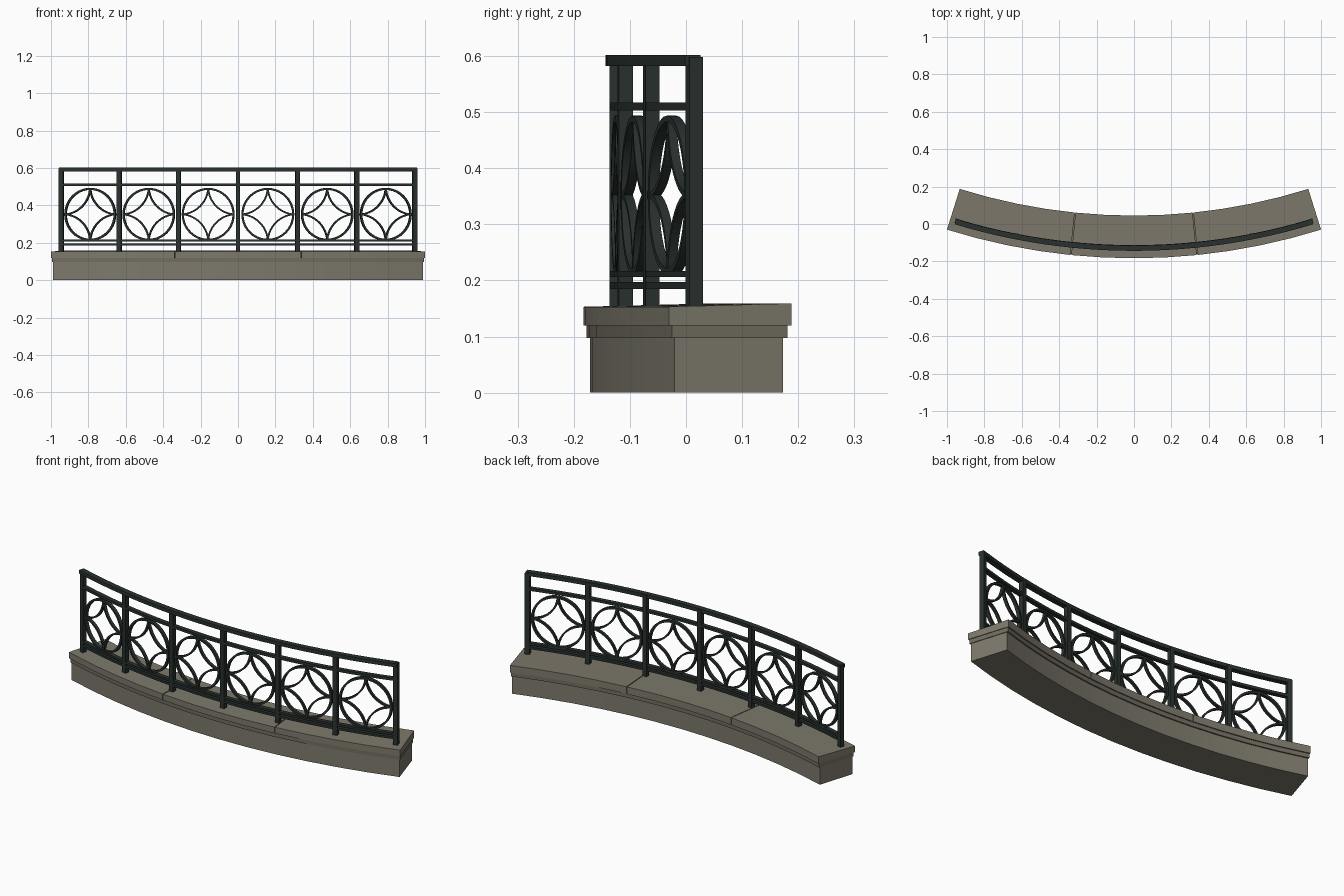
import bpy, bmesh
from math import sin, cos, pi, radians, atan, hypot
from mathutils import Matrix

cube = bpy.data.objects.get("Cube")
if cube:
    bpy.data.objects.remove(cube)

CENTRE_Y = 3.161          # centre of the curved plan
RAIL_R = 3.285            # radius of the railing line
STEP = radians(5.57)      # angle between posts


def material(name, rgb):
    m = bpy.data.materials.new(name)
    m.use_nodes = True
    m.diffuse_color = (*rgb, 1)
    m.node_tree.nodes["Principled BSDF"].inputs["Base Color"].default_value = (*rgb, 1)
    return m


stone = material("warm grey stone", (0.205, 0.19, 0.148))
dark_stone = material("shaded stone", (0.165, 0.152, 0.118))
iron = material("dark green iron", (0.022, 0.031, 0.027))


def finish(name, bm, mat):
    bmesh.ops.recalc_face_normals(bm, faces=bm.faces)
    mesh = bpy.data.meshes.new(name)
    bm.to_mesh(mesh)
    bm.free()
    mesh.materials.append(mat)
    obj = bpy.data.objects.new(name, mesh)
    bpy.context.collection.objects.link(obj)
    bpy.ops.object.select_all(action='DESELECT')
    obj.select_set(True)
    bpy.context.view_layer.objects.active = obj
    bpy.ops.object.shade_smooth_by_angle(angle=radians(30))
    return obj


def skin(bm, sections, closed=False):
    """Join a row of four-point sections into a bar."""
    rows = [[bm.verts.new(p) for p in s] for s in sections]
    pairs = list(zip(rows, rows[1:]))
    if closed:
        pairs.append((rows[-1], rows[0]))
    else:
        bm.faces.new(rows[0])
        bm.faces.new(rows[-1])
    for a, b in pairs:
        for i in range(4):
            j = (i + 1) % 4
            bm.faces.new((a[i], a[j], b[j], b[i]))


def sweep(name, profile, a0, a1, segments, mat):
    """Sweep a (radius, height) profile along the curved plan."""
    bm = bmesh.new()
    angles = [a0 + (a1 - a0) * i / segments for i in range(segments + 1)]
    skin(bm, [[(r * sin(a), CENTRE_Y - r * cos(a), z) for r, z in profile] for a in angles])
    return finish(name, bm, mat)


def box_profile(r0, r1, z0, z1):
    return [(r0, z0), (r1, z0), (r1, z1), (r0, z1)]


def place(angle, radius, z):
    """Frame on the railing line, x along it and y across it."""
    spot = (radius * sin(angle), CENTRE_Y - radius * cos(angle), z)
    return Matrix.Translation(spot) @ Matrix.Rotation(angle, 4, 'Z')


def arc_bar(bm, cx, cz, r, a0, a1, n, width, depth, frame, closed=False):
    """Flat bar bent to an arc in the upright plane of a panel."""
    sections = []
    for i in range(n if closed else n + 1):
        a = a0 + (a1 - a0) * i / n
        corners = [(-1, -1), (1, -1), (1, 1), (-1, 1)]
        sections.append([(cx + (r + s * width / 2) * cos(a), t * depth / 2,
                          cz + (r + s * width / 2) * sin(a)) for s, t in corners])
    start = len(bm.verts)
    skin(bm, sections, closed)
    bm.verts.ensure_lookup_table()
    bmesh.ops.transform(bm, matrix=frame, verts=bm.verts[start:])


# Stone base and the band under the coping
END = radians(17.4)
sweep("base_wall", box_profile(3.129, 3.332, 0, 0.097), -radians(17.28), radians(17.28), 12, stone)
sweep("base_band", box_profile(3.122, 3.338, 0.097, 0.12), -radians(17.34), radians(17.34), 12, dark_stone)

# Three coping blocks with narrow joints, falling slightly to the front
coping = [(3.116, 0.12), (3.344, 0.12), (3.344, 0.153), (3.116, 0.159)]
GAP = 0.0007
for i, side in enumerate(("right", "middle", "left")):
    a0 = -END + i * END * 2 / 3 + (GAP if i > 0 else 0)
    a1 = -END + (i + 1) * END * 2 / 3 - (GAP if i < 2 else 0)
    sweep("coping_" + side, coping, a0, a1, 4, stone)

# Posts
for i in range(7):
    bm = bmesh.new()
    frame = place((i - 3) * STEP, RAIL_R, 0.374) @ Matrix.Diagonal((0.024, 0.025, 0.448, 1))
    bmesh.ops.create_cube(bm, size=1, matrix=frame)
    finish(f"post_{i + 1}", bm, iron)

# Horizontal rails
sweep("top_rail", box_profile(3.2755, 3.3045, 0.582, 0.602), -radians(16.85), radians(16.85), 24, iron)
for name, z0, z1 in (("upper_rail", 0.503, 0.517), ("lower_rail", 0.206, 0.217),
                     ("bottom_rail", 0.185, 0.197)):
    sweep(name, box_profile(RAIL_R - 0.011, RAIL_R + 0.012, z0, z1), -3 * STEP, 3 * STEP, 24, iron)

# Ring with a four-pointed star of curved bars in each bay
RING = 0.136
K = RING * 1.1
star_r = hypot(K, K - RING)
half = pi / 4 - atan((K - RING) / K)
for i in range(6):
    frame = place((i - 2.5) * STEP, RAIL_R - 0.002, 0.352)
    bm = bmesh.new()
    arc_bar(bm, 0, 0, RING, 0, 2 * pi, 40, 0.011, 0.018, frame, True)
    finish(f"ring_{i + 1}", bm, iron)
    bm = bmesh.new()
    for sx in (-1, 1):
        for sz in (-1, 1):
            mid = pi / 2 - sx * sz * pi / 4 + (pi if sz > 0 else 0)
            if sz > 0:
                mid = pi * 1.25 if sx > 0 else pi * 1.75
            else:
                mid = pi * 0.75 if sx > 0 else pi * 0.25
            arc_bar(bm, sx * K, sz * K, star_r, mid - half, mid + half, 12, 0.009, 0.016, frame)
    finish(f"star_{i + 1}", bm, iron)
